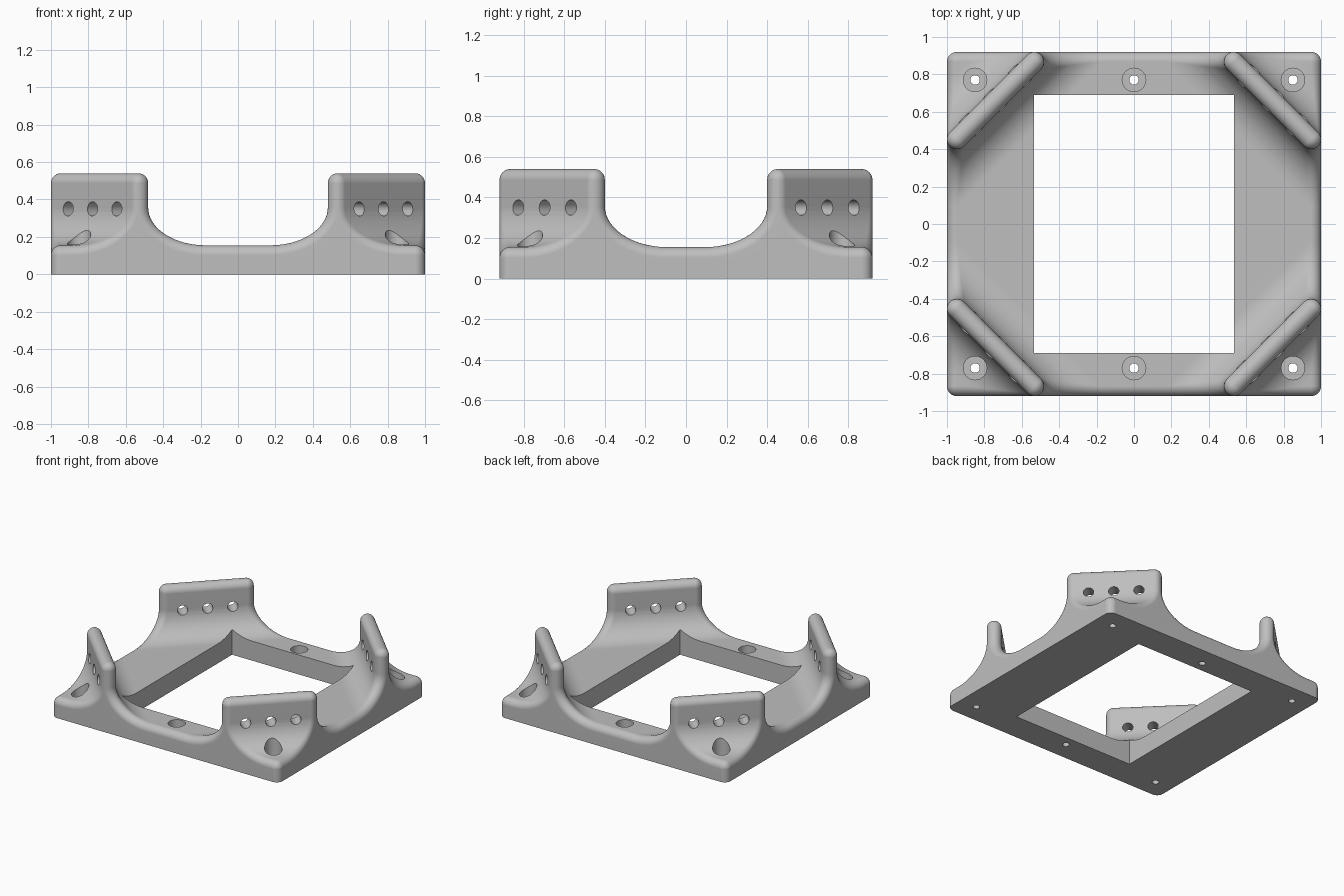
import bpy, bmesh
from math import sin, cos, pi, sqrt
from mathutils import Vector, Matrix

cube = bpy.data.objects.get("Cube")
if cube:
    bpy.data.objects.remove(cube, do_unlink=True)

# Main dimensions
HALF_X, HALF_Y = 1.0, 0.92
ROUND = 0.053             # edge rounding, also half the wall thickness
BASE_TOP, WALL_TOP = 0.155, 0.54
FILLET = 0.2
WALL_SUM = 1.4            # each wall runs along |x| + |y| = WALL_SUM
EX, EY = HALF_X - ROUND, HALF_Y - ROUND
BIG = FILLET + ROUND
FLAT_Z = BASE_TOP - ROUND
UP = Vector((0, 0, 1))
OUT = Vector((1, 1, 0)).normalized()
ARC, STEPS = 10, 14


def flat_dir(angle):
    return Vector((cos(angle), sin(angle), 0))


def make_row(left, right, normal, dir_left=Vector((0, 1, 0)), dir_right=Vector((1, 0, 0))):
    """One strip: up one side face, round the edge, across, and down the other side."""
    pts = [left + dir_left * ROUND]
    pts[0].z = 0
    pts += [left + dir_left.slerp(normal, i / ARC) * ROUND for i in range(ARC + 1)]
    pts += [right + normal.slerp(dir_right, i / ARC) * ROUND for i in range(ARC + 1)]
    foot = right + dir_right * ROUND
    foot.z = 0
    return pts + [foot]


def wall_row(d, z, normal):
    """Strip parallel to the wall at signed distance d outside its middle."""
    s = WALL_SUM + d * sqrt(2)
    return make_row(Vector((s - EY, EY, z)), Vector((EX, s - EX, z)), normal)


# Rounded outer corner
rows = []
corner = Vector((EX, EY, FLAT_Z))
for k in range(7):
    a = pi / 4 * k / 6
    rows.append(make_row(corner, corner, UP, flat_dir(pi / 4 + a), flat_dir(pi / 4 - a)))


def fillet_row(side, t):
    d = side * BIG * (1 - cos(t))
    z = FLAT_Z + BIG * (1 - sin(t))
    return wall_row(d, z, OUT * side * cos(t) + UP * sin(t))


# Outer fillet, rounded wall top, inner fillet
angles = [pi / 2 * i / STEPS for i in range(STEPS + 1)]
rows += [fillet_row(1, t) for t in reversed(angles)]
for i in range(STEPS + 1):
    t = pi * i / STEPS
    rows.append(wall_row(0, WALL_TOP - ROUND, OUT * cos(t) + UP * sin(t)))
rows += [fillet_row(-1, t) for t in angles]

# Flat run to the middle of each side
rows.append(make_row(Vector((0, EY, FLAT_Z)), Vector((EX, 0, FLAT_Z)), UP))

# Skin the quarter, then mirror it into all four corners
bm = bmesh.new()
for sx, sy in ((1, 1), (-1, 1), (-1, -1), (1, -1)):
    grid = [[bm.verts.new((p.x * sx, p.y * sy, p.z)) for p in row] for row in rows]
    for r0, r1 in zip(grid, grid[1:]):
        for i in range(len(r0) - 1):
            bm.faces.new((r0[i], r0[i + 1], r1[i + 1], r1[i]))
bmesh.ops.remove_doubles(bm, verts=bm.verts[:], dist=1e-5)
slivers = [f for f in bm.faces if f.calc_area() < 1e-8]
bmesh.ops.delete(bm, geom=slivers, context='FACES')
bmesh.ops.holes_fill(bm, edges=[e for e in bm.edges if e.is_boundary], sides=0)
bmesh.ops.recalc_face_normals(bm, faces=bm.faces[:])


def to_object(name, mesh_bm):
    mesh = bpy.data.meshes.new(name)
    mesh_bm.to_mesh(mesh)
    mesh_bm.free()
    obj = bpy.data.objects.new(name, mesh)
    bpy.context.collection.objects.link(obj)
    return obj


frame = to_object("mounting_frame", bm)

# Cutter: central opening
cut = bmesh.new()
bmesh.ops.create_cube(cut, size=1, matrix=Matrix.Diagonal((1.07, 1.38, 2, 1)))


def stepped_hole(x, y):
    """Through hole with a wider flat-bottomed recess above it."""
    rings = []
    for r, z in ((0.025, -0.1), (0.025, 0.08), (0.063, 0.08), (0.063, 0.3)):
        rings.append([cut.verts.new((x + r * cos(2 * pi * i / 32), y + r * sin(2 * pi * i / 32), z))
                      for i in range(32)])
    for a, b in zip(rings, rings[1:]):
        for i in range(32):
            j = (i + 1) % 32
            cut.faces.new((a[i], a[j], b[j], b[i]))
    cut.faces.new(rings[0][::-1])
    cut.faces.new(rings[-1])


# Cutters: base screw holes and wall holes
for sy in (-1, 1):
    for x in (-0.85, 0, 0.85):
        stepped_hole(x, 0.77 * sy)
    for sx in (-1, 1):
        turn = Vector((sx, sy, 0)).to_track_quat('Z', 'Y').to_matrix().to_4x4()
        for off in (-0.13, 0, 0.13):
            spot = Vector(((0.74 + off) * sx, (0.66 - off) * sy, 0.35))
            bmesh.ops.create_cone(cut, cap_ends=True, segments=32, radius1=0.038, radius2=0.038,
                                  depth=0.16, matrix=Matrix.Translation(spot) @ turn)
bmesh.ops.recalc_face_normals(cut, faces=cut.faces[:])
cutter = to_object("hole_cutter", cut)
cutter.hide_render = True

# Cut the openings and finish the surface
bpy.ops.object.select_all(action='DESELECT')
frame.select_set(True)
bpy.context.view_layer.objects.active = frame
mod = frame.modifiers.new("openings", 'BOOLEAN')
mod.operation = 'DIFFERENCE'
mod.solver = 'EXACT'
mod.object = cutter
bpy.ops.object.modifier_apply(modifier=mod.name)
bpy.data.objects.remove(cutter, do_unlink=True)

mat = bpy.data.materials.new("plain_grey")
mat.use_nodes = True
grey = (0.52, 0.52, 0.52, 1)
mat.diffuse_color = grey
mat.node_tree.nodes["Principled BSDF"].inputs["Base Color"].default_value = grey
frame.data.materials.clear()
frame.data.materials.append(mat)
bpy.ops.object.shade_smooth_by_angle(angle=pi / 6)
weighted = frame.modifiers.new("even_shading", 'WEIGHTED_NORMAL')
weighted.keep_sharp = True
